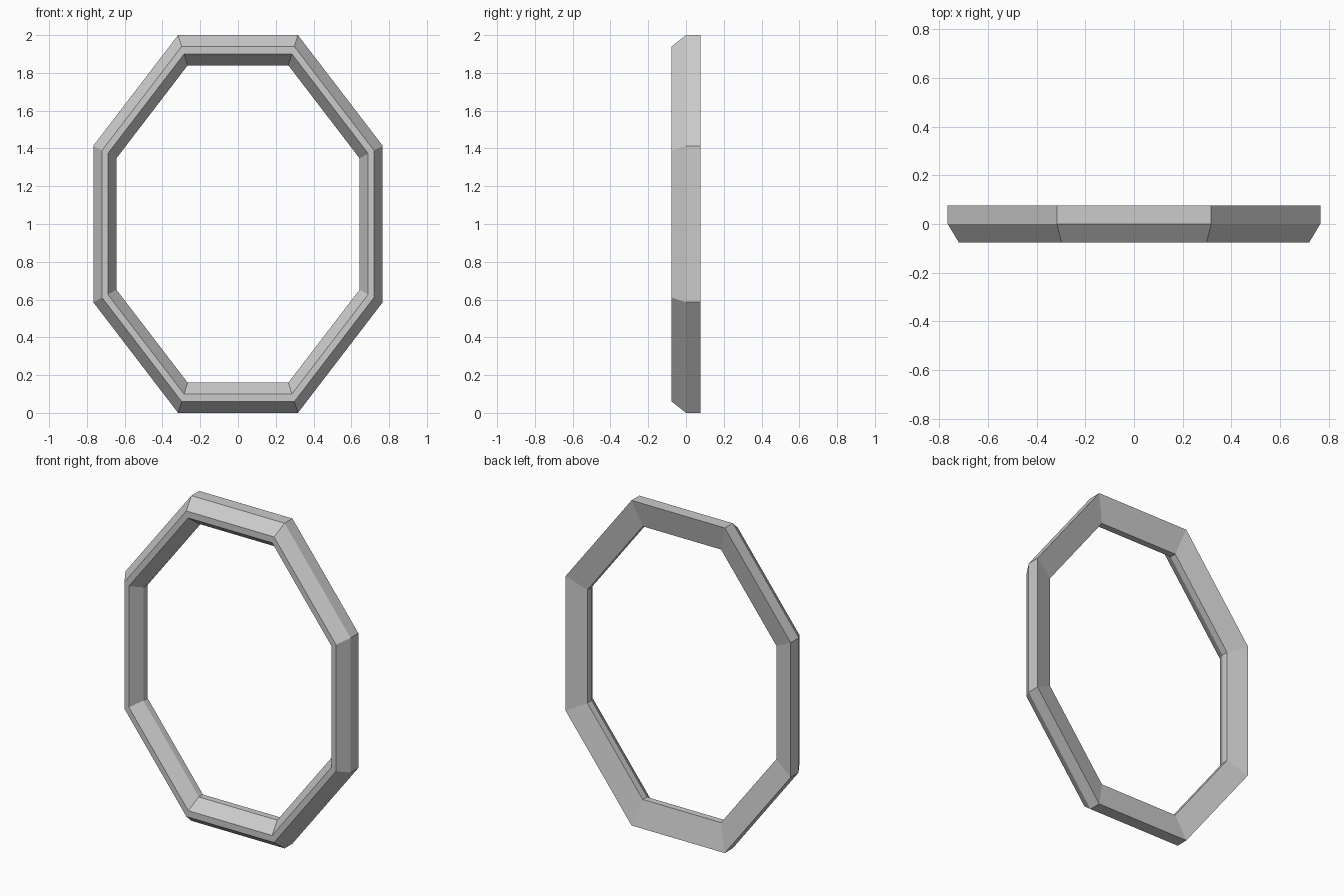
import bpy, bmesh, math

if "Cube" in bpy.data.objects:
    bpy.data.objects.remove(bpy.data.objects["Cube"])

SIDES = 8
WIDTH = 0.766  # horizontal half-size relative to the half-height of 1
# Cross-section of the frame: (scale from centre, depth y)
PROFILE = [(1.0, 0.076), (1.0, 0.0), (0.94, -0.076),
           (0.90, -0.076), (0.84, 0.0), (0.84, 0.04)]

# Sweep the moulding profile around a stretched octagon
bm = bmesh.new()
rings = []
for i in range(SIDES):
    a = 2 * math.pi * (i + 0.5) / SIDES
    r = 1 / math.cos(math.pi / SIDES)
    x, z = WIDTH * r * math.cos(a), r * math.sin(a)
    rings.append([bm.verts.new((x * s, y, 1 + z * s)) for s, y in PROFILE])

n = len(PROFILE)
for i in range(SIDES):
    p, q = rings[i], rings[(i + 1) % SIDES]
    for j in range(n):
        k = (j + 1) % n
        bm.faces.new((p[j], p[k], q[k], q[j]))
bmesh.ops.recalc_face_normals(bm, faces=bm.faces)

mesh = bpy.data.meshes.new("octagonal_frame")
bm.to_mesh(mesh)
bm.free()
frame = bpy.data.objects.new("octagonal_frame", mesh)
bpy.context.collection.objects.link(frame)
